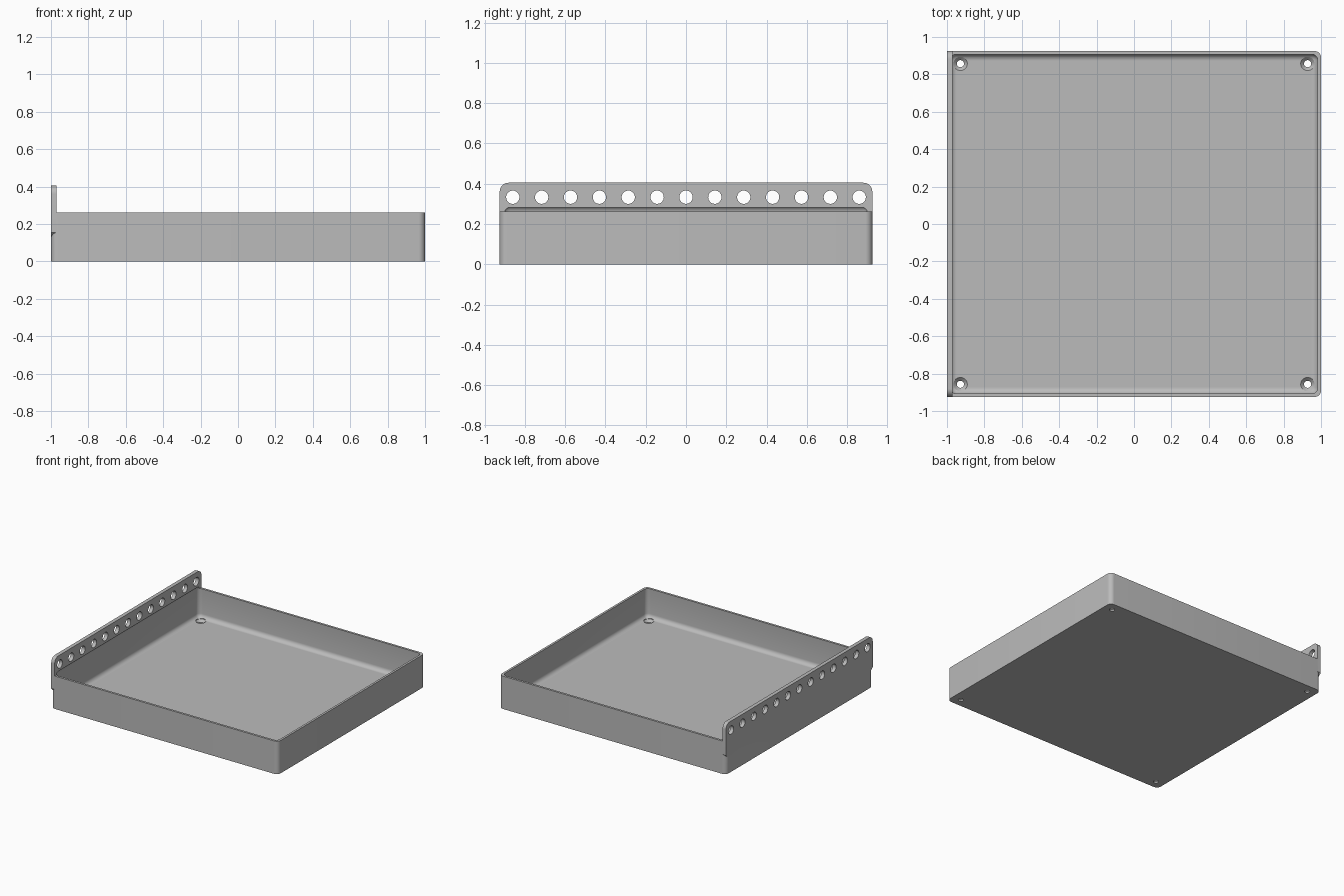
import bpy, bmesh, math
from mathutils import Matrix, Vector

if "Cube" in bpy.data.objects:
    bpy.data.objects.remove(bpy.data.objects["Cube"], do_unlink=True)

HALF_X, HALF_Y = 1.0, 0.925
WALL_H, FLOOR, WALL = 0.262, 0.03, 0.017
RAIL_TOP, RAIL_LOW, RAIL_T = 0.405, 0.12, 0.03

grey = bpy.data.materials.new("plain grey")
grey.use_nodes = True
colour = (0.5, 0.5, 0.5, 1)
grey.diffuse_color = colour
grey.node_tree.nodes["Principled BSDF"].inputs["Base Color"].default_value = colour


def finish(name, bm):
    bmesh.ops.recalc_face_normals(bm, faces=bm.faces)
    mesh = bpy.data.meshes.new(name)
    bm.to_mesh(mesh)
    bm.free()
    mesh.materials.append(grey)
    obj = bpy.data.objects.new(name, mesh)
    bpy.context.collection.objects.link(obj)
    return obj


def rounded_box(name, lo, hi, radius, segments, upright_only):
    bm = bmesh.new()
    lo, hi = Vector(lo), Vector(hi)
    size = hi - lo
    bmesh.ops.create_cube(bm, size=1, matrix=Matrix.Translation((lo + hi) / 2) @ Matrix.Diagonal((*size, 1)))
    edges = [e for e in bm.edges
             if not upright_only or abs(e.verts[0].co.z - e.verts[1].co.z) > 0.01]
    bmesh.ops.bevel(bm, geom=edges, offset=radius, segments=segments, profile=0.5, affect='EDGES')
    return finish(name, bm)


def add_lathe(bm, profile, matrix, sides=32):
    """Closed solid of revolution about local z from (radius, height) pairs."""
    rings = [[bm.verts.new(matrix @ Vector((r * math.cos(math.tau * i / sides),
                                            r * math.sin(math.tau * i / sides), z)))
              for i in range(sides)] for r, z in profile]
    for a, b in zip(rings, rings[1:]):
        for i in range(sides):
            j = (i + 1) % sides
            bm.faces.new((a[i], a[j], b[j], b[i]))
    bm.faces.new(rings[0][::-1])
    bm.faces.new(rings[-1])


def combine(target, other, operation):
    mod = target.modifiers.new(other.name, 'BOOLEAN')
    mod.operation, mod.solver, mod.object = operation, 'EXACT', other
    other.hide_render = True
    bpy.ops.object.select_all(action='DESELECT')
    bpy.context.view_layer.objects.active = target
    target.select_set(True)
    bpy.ops.object.modifier_apply(modifier=mod.name)
    bpy.data.objects.remove(other, do_unlink=True)


# Tray block with rounded upright corners
tray = rounded_box("tray_with_rail", (-HALF_X, -HALF_Y, 0), (HALF_X, HALF_Y, WALL_H), 0.035, 8, True)

# Rail plate: rounded top corners, chamfered bottom corners
bm = bmesh.new()
corner, cut = 0.045, 0.035
half = [(HALF_Y - cut, RAIL_LOW), (HALF_Y, RAIL_LOW + cut)]
for i in range(9):
    a = math.pi / 2 * i / 8
    half.append((HALF_Y - corner + corner * math.cos(a), RAIL_TOP - corner + corner * math.sin(a)))
outline = half + [(-y, z) for y, z in reversed(half)]
face = bm.faces.new([bm.verts.new((-HALF_X, y, z)) for y, z in outline])
moved = bmesh.ops.extrude_face_region(bm, geom=[face])["geom"]
bmesh.ops.translate(bm, vec=(RAIL_T, 0, 0), verts=[v for v in moved if isinstance(v, bmesh.types.BMVert)])
combine(tray, finish("rail_plate", bm), 'UNION')

# Hollow with filleted edges, which also undercuts the rail a little
cavity = rounded_box("cavity_cutter", (WALL - HALF_X, WALL - HALF_Y, FLOOR),
                     (HALF_X - WALL, HALF_Y - WALL, 0.29), 0.034, 8, False)
combine(tray, cavity, 'DIFFERENCE')

# Row of rail holes and four countersunk floor holes
bm = bmesh.new()
for i in range(13):
    place = Matrix.Translation((-HALF_X, (i - 6) * 0.1433, 0.333)) @ Matrix.Rotation(math.pi / 2, 4, 'Y')
    add_lathe(bm, [(0.033, -0.05), (0.033, 0.08)], place)
for sx in (-1, 1):
    for sy in (-1, 1):
        add_lathe(bm, [(0.019, -0.05), (0.019, 0.012), (0.037, FLOOR), (0.037, 0.06)],
                  Matrix.Translation((sx * 0.928, sy * 0.857, 0)))
combine(tray, finish("hole_cutter", bm), 'DIFFERENCE')

bpy.ops.object.shade_smooth_by_angle(angle=math.radians(30))
